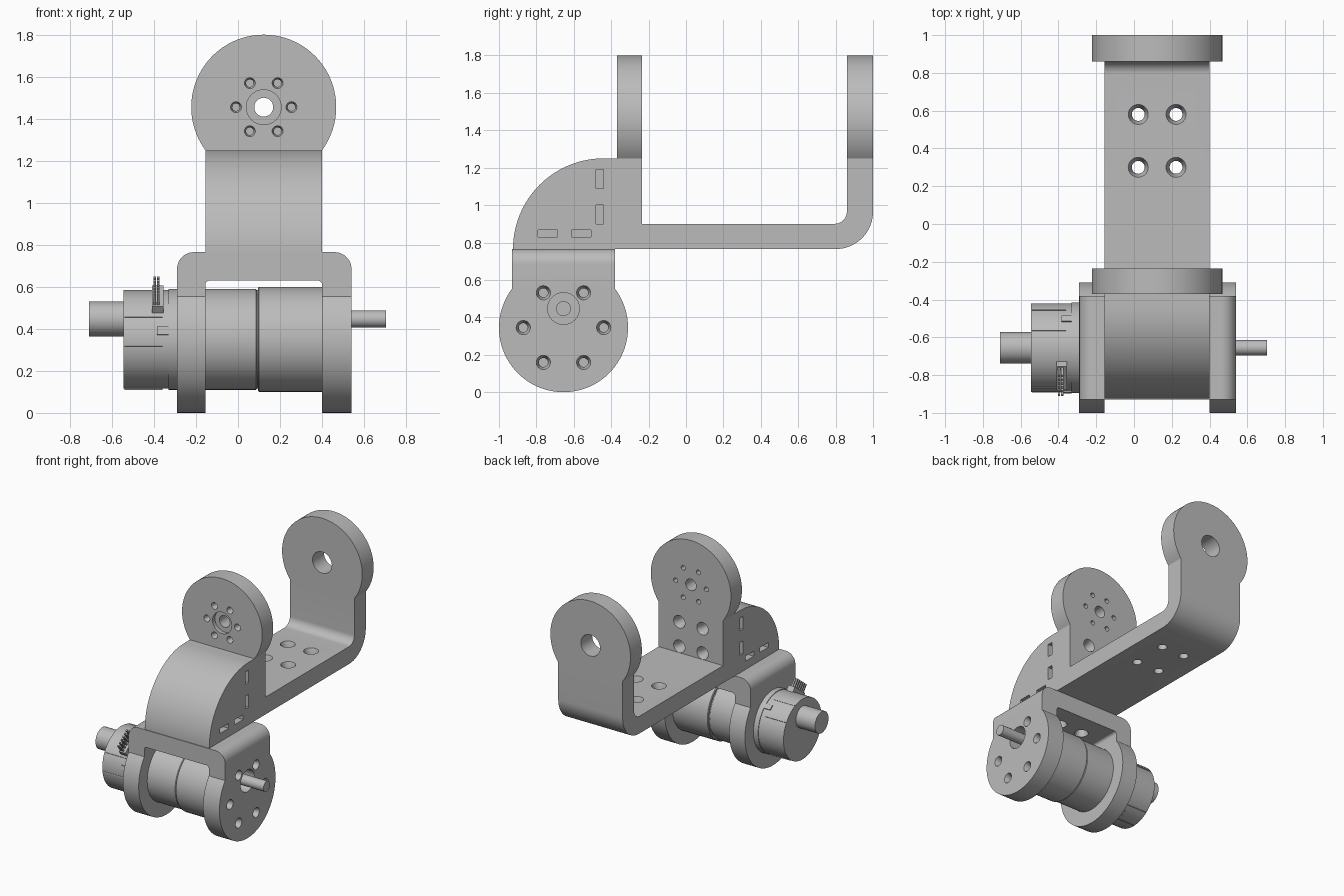
import bpy, bmesh
from math import sin, cos, pi, radians, asin
from mathutils import Matrix, Vector

old = bpy.data.objects.get("Cube")
if old:
    bpy.data.objects.remove(old, do_unlink=True)

grey = bpy.data.materials.new("light_grey")
grey.use_nodes = True
COLOR = (0.5, 0.5, 0.5, 1)
grey.diffuse_color = COLOR
grey.node_tree.nodes["Principled BSDF"].inputs["Base Color"].default_value = COLOR

parts = []
MID_X, MOTOR_Y, MOTOR_Z, SHAFT_Z = 0.1225, -0.655, 0.345, 0.447
HORN_Z, DISC_R, HALF = 1.455, 0.345, 0.2775


def place(axis, t, a, b):
    """Point at t along the axis, a and b across it."""
    return {"x": (t, a, b), "y": (a, t, b), "z": (a, b, t)}[axis]


def finish(name, bm):
    bmesh.ops.recalc_face_normals(bm, faces=bm.faces)
    me = bpy.data.meshes.new(name)
    bm.to_mesh(me)
    bm.free()
    me.materials.append(grey)
    ob = bpy.data.objects.new(name, me)
    bpy.context.collection.objects.link(ob)
    parts.append(ob)
    return ob


def arc(ca, cb, r, start, end, n=24):
    """Arc points, angles in degrees."""
    return [(ca + r * cos(radians(start + (end - start) * i / n)),
             cb + r * sin(radians(start + (end - start) * i / n))) for i in range(n + 1)]


def prism(name, axis, t0, t1, outline):
    bm = bmesh.new()
    ends = [[bm.verts.new(place(axis, t, a, b)) for a, b in outline] for t in (t0, t1)]
    for ring in ends:
        bm.faces.new(ring)
    n = len(outline)
    for i in range(n):
        j = (i + 1) % n
        bm.faces.new((ends[0][i], ends[0][j], ends[1][j], ends[1][i]))
    return finish(name, bm)


def add_lathe(bm, axis, a, b, profile, n=32):
    """Turned solid from (position, radius) pairs."""
    rings = [[bm.verts.new(place(axis, t, a + r * cos(2 * pi * i / n), b + r * sin(2 * pi * i / n)))
              for i in range(n)] for t, r in profile]
    for p, q in zip(rings, rings[1:]):
        for i in range(n):
            j = (i + 1) % n
            bm.faces.new((p[i], p[j], q[j], q[i]))
    bm.faces.new(rings[0])
    bm.faces.new(rings[-1])


def lathe(name, axis, a, b, profile, n=64):
    bm = bmesh.new()
    add_lathe(bm, axis, a, b, profile, n)
    return finish(name, bm)


def add_box(bm, lo, hi, matrix=Matrix()):
    lo, hi = Vector(lo), Vector(hi)
    m = matrix @ Matrix.Translation((lo + hi) / 2) @ Matrix.Diagonal((*(hi - lo), 1))
    bmesh.ops.create_cube(bm, size=1, matrix=m)


def cutter(name, holes=(), boxes=()):
    bm = bmesh.new()
    for h in holes:
        add_lathe(bm, *h)
    for lo, hi in boxes:
        add_box(bm, lo, hi)
    ob = finish(name, bm)
    parts.remove(ob)
    ob.hide_render = True
    return ob


def cut(target, *tools):
    """Subtract the tools and bake the result."""
    for tool in tools:
        mod = target.modifiers.new("cut", "BOOLEAN")
        mod.operation, mod.solver, mod.object = "DIFFERENCE", "EXACT", tool
    bpy.context.view_layer.update()
    graph = bpy.context.evaluated_depsgraph_get()
    baked = bpy.data.meshes.new_from_object(target.evaluated_get(graph))
    target.modifiers.clear()
    target.data = baked


def sunk(face, end, r_out, r_in, depth):
    """Countersunk hole profile from a face to its far end."""
    s = 1 if end > face else -1
    return [(face - s * 0.01, r_out), (face, r_out), (face + s * depth, r_in), (end, r_in)]


def circle_of_six(ca, cb, r):
    return [(ca + r * cos(k * pi / 3), cb + r * sin(k * pi / 3)) for k in range(6)]


# Link arm: curved block, floor and rear upright as one side profile
arm = prism("link_arm", "x", MID_X - HALF, MID_X + HALF,
            arc(-0.44, 0.765, 0.485, 180, 90, 32)
            + [(-0.235, 1.25), (-0.235, 0.90)]
            + arc(0.795, 0.965, 0.065, -90, 0, 12)
            + [(0.86, 1.25), (1.0, 1.25)]
            + arc(0.80, 0.965, 0.20, 0, -90, 20))

# Round ends of the two uprights
low = -(180 / pi) * asin((HORN_Z - 1.25) / DISC_R)
ear = arc(MID_X, HORN_Z, DISC_R, low, 180 - low, 72)
front_ear = prism("front_horn_disc", "y", -0.37, -0.235, ear)
rear_ear = prism("rear_bearing_disc", "y", 0.86, 1.0, ear)

# Motor bracket: arched yoke with two round cheeks
arch_bottom = MOTOR_Z + (DISC_R ** 2 - 0.275 ** 2) ** 0.5
yoke = prism("bracket_yoke", "y", MOTOR_Y - 0.275, MOTOR_Y + 0.275,
             [(-0.29, arch_bottom)] + arc(-0.21, 0.685, 0.08, 180, 90, 12)
             + arc(0.46, 0.685, 0.08, 90, 0, 12) + [(0.54, arch_bottom), (0.40, arch_bottom)]
             + arc(0.38, 0.61, 0.02, 0, 90, 5) + arc(-0.135, 0.61, 0.02, 90, 180, 5)
             + [(-0.155, arch_bottom)])
top = (180 / pi) * asin((arch_bottom - MOTOR_Z) / DISC_R)
round_cheek = arc(MOTOR_Y, MOTOR_Z, DISC_R, 180 - top, 360 + top, 72)
cheek_out = prism("shaft_side_cheek", "x", 0.40, 0.54, round_cheek)
cheek_in = prism("encoder_side_cheek", "x", -0.29, -0.155, round_cheek)

# Bolt holes and nut slots
cols = (MID_X - 0.1, MID_X + 0.1)
slot_y, slot_z = (-0.738, -0.56), (1.14, 0.95)
floor_holes = cutter("floor_holes", [("z", x, y, sunk(0.90, 0.75, 0.053, 0.034, 0.05))
                                     for x in cols for y in (0.30, 0.58)])
wall_holes = cutter("wall_holes", [("y", x, z, sunk(-0.235, -0.52, 0.049, 0.034, 0.05))
                                   for x in cols for z in slot_z])
plate_holes = cutter("plate_holes", [("z", x, y, sunk(0.63, 0.90, 0.05, 0.034, 0.05))
                                     for x in cols for y in slot_y])
slots = []
for x0, x1 in ((-0.2, cols[0] + 0.05), (cols[1] - 0.05, 0.45)):
    slots += [((x0, -0.48, z - 0.05), (x1, -0.44, z + 0.05)) for z in slot_z]
    slots += [((x0, y - 0.052, 0.83), (x1, y + 0.052, 0.868)) for y in slot_y]
nut_slots = cutter("nut_slots", boxes=slots)
horn_holes = cutter("horn_holes", [("y", x, z, sunk(-0.37, -0.22, 0.026, 0.018, 0.03))
                                   for x, z in circle_of_six(MID_X, HORN_Z, 0.132)]
                    + [("y", MID_X, HORN_Z, [(-0.4, 0.083), (-0.34, 0.083), (-0.34, 0.045), (-0.2, 0.045)])])
bearing_hole = cutter("bearing_hole", [("y", MID_X, HORN_Z, [(0.8, 0.083), (1.1, 0.083)])])
cheek_holes = cutter("cheek_holes", [("x", y, z, sunk(0.54, 0.39, 0.038, 0.024, 0.04))
                                     for y, z in circle_of_six(MOTOR_Y, MOTOR_Z, 0.215)]
                     + [("x", MOTOR_Y, SHAFT_Z, [(0.39, 0.085), (0.6, 0.085)])])

cut(arm, floor_holes, wall_holes, plate_holes, nut_slots)
cut(front_ear, horn_holes)
cut(rear_ear, bearing_hole)
cut(yoke, plate_holes, cheek_holes)
cut(cheek_out, cheek_holes)
for tool in (floor_holes, wall_holes, plate_holes, nut_slots, horn_holes, bearing_hole, cheek_holes):
    bpy.data.objects.remove(tool, do_unlink=True)

# Motor, gearbox, encoder and shafts
lathe("gearbox", "x", MOTOR_Y, 0.35, [(0.095, 0.245), (0.10, 0.25), (0.40, 0.25)])
lathe("motor_body", "x", MOTOR_Y, 0.35,
      [(-0.33, 0.24), (0.085, 0.24), (0.09, 0.235), (0.097, 0.235)])
lathe("encoder_cap", "x", MOTOR_Y, 0.35, [(-0.545, 0.235), (-0.33, 0.235)])
lathe("output_shaft", "x", MOTOR_Y, SHAFT_Z, [(0.38, 0.04), (0.705, 0.04)], 32)
lathe("rear_stub", "x", MOTOR_Y, SHAFT_Z, [(-0.71, 0.083), (-0.54, 0.083)], 48)

# Clips around the encoder cap
bm = bmesh.new()
for k in range(3):
    turn = Matrix.Translation((0, MOTOR_Y, 0.35)) @ Matrix.Rotation(radians(80 + 120 * k), 4, "X")
    add_box(bm, (-0.385, -0.02, 0.22), (-0.33, 0.02, 0.242), turn)
    for side in (-0.07, 0.07):
        add_box(bm, (-0.54, side - 0.003, 0.2), (-0.36, side + 0.003, 0.229), turn)
finish("encoder_clips", bm)

# Pin header on the encoder
tilt = Matrix.Translation((0, MOTOR_Y, 0.35)) @ Matrix.Rotation(radians(38), 4, "X")
bm = bmesh.new()
add_box(bm, (-0.41, -0.08, 0.2), (-0.355, 0.08, 0.262), tilt)
for x in (-0.397, -0.38):
    for i in range(6):
        y = -0.065 + 0.026 * i
        add_box(bm, (x - 0.006, y - 0.006, 0.25), (x + 0.006, y + 0.006, 0.325), tilt)
finish("pin_header", bm)

# Smooth the curved faces, keep hard edges
bpy.ops.object.select_all(action="DESELECT")
for ob in parts:
    ob.select_set(True)
bpy.context.view_layer.objects.active = parts[0]
bpy.ops.object.shade_smooth_by_angle(angle=radians(25))
